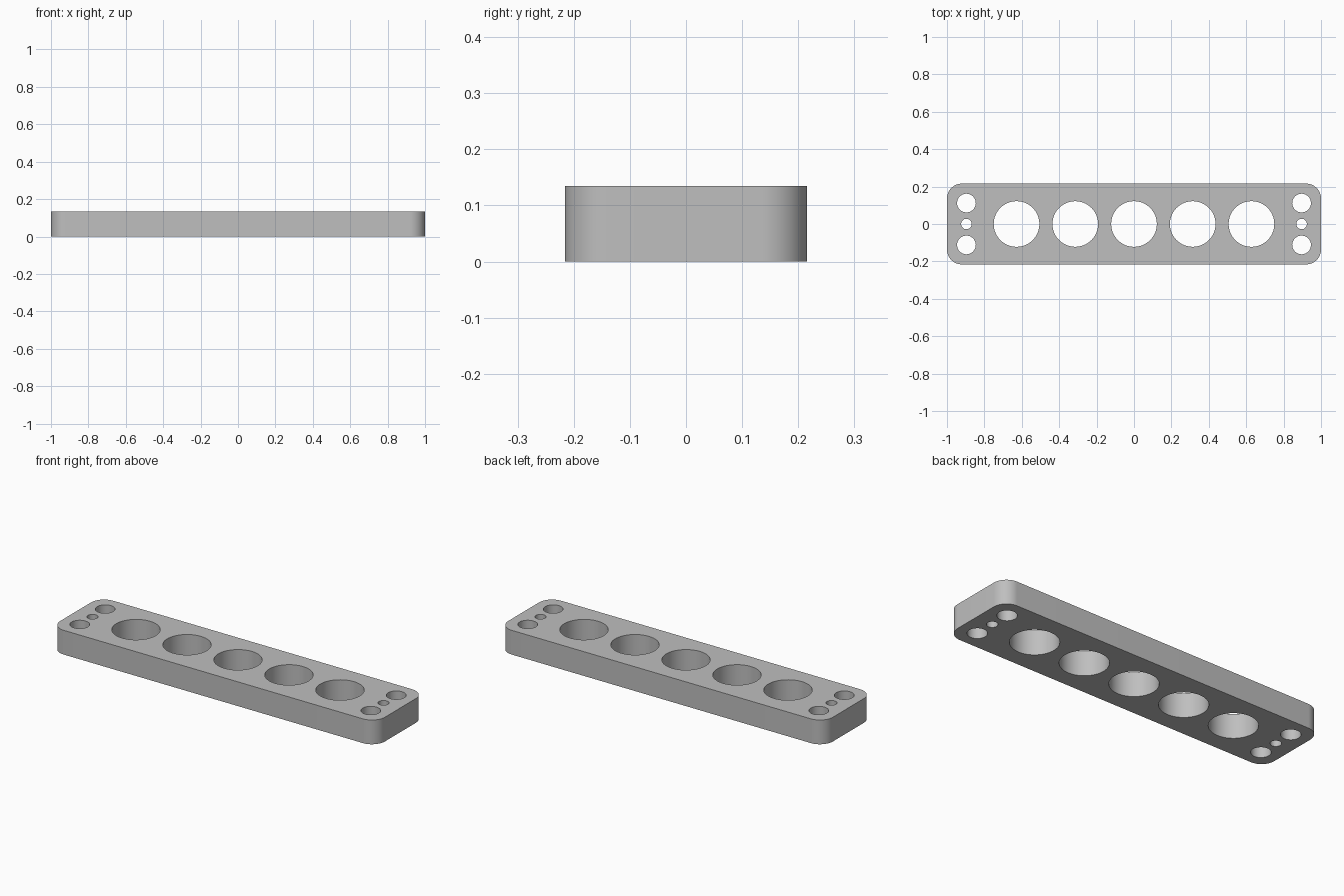
import bpy, bmesh
from math import sin, cos, pi, radians

cube = bpy.data.objects.get("Cube")
if cube:
    bpy.data.objects.remove(cube, do_unlink=True)

HALF_X, HALF_Y, HEIGHT, CORNER = 1.0, 0.216, 0.135, 0.08

# Single grey finish
grey = bpy.data.materials.new("plain grey")
grey.use_nodes = True
colour = (0.52, 0.52, 0.52, 1)
grey.diffuse_color = colour
grey.node_tree.nodes["Principled BSDF"].inputs["Base Color"].default_value = colour


def arc(cx, cy, r, start, sweep, steps):
    """Points along an arc, both ends included."""
    return [(cx + r * cos(start + sweep * i / steps),
             cy + r * sin(start + sweep * i / steps)) for i in range(steps + 1)]


def circle(cx, cy, r, sides=64):
    return arc(cx, cy, r, 0, 2 * pi, sides)[:-1]


def add_loop(bm, points):
    verts = [bm.verts.new((x, y, 0)) for x, y in points]
    for a, b in zip(verts, verts[1:] + verts[:1]):
        bm.edges.new((a, b))


bm = bmesh.new()

# Rounded rectangular outline
outline = []
for i, (sx, sy) in enumerate([(1, 1), (-1, 1), (-1, -1), (1, -1)]):
    outline += arc(sx * (HALF_X - CORNER), sy * (HALF_Y - CORNER),
                   CORNER, i * pi / 2, pi / 2, 16)
add_loop(bm, outline)

# Row of five large bores
for i in range(-2, 3):
    add_loop(bm, circle(i * 0.314, 0, 0.122))

# Mounting holes at each end: two medium, one small between them
for side in (-1, 1):
    for y, r in ((-0.112, 0.05), (0, 0.028), (0.112, 0.05)):
        add_loop(bm, circle(side * 0.896, y, r, 48))

# Fill the profile around the holes and extrude it to a solid plate
bmesh.ops.triangle_fill(bm, edges=bm.edges[:], use_beauty=True, normal=(0, 0, 1))
extruded = bmesh.ops.extrude_face_region(bm, geom=bm.faces[:], use_keep_orig=True)
top = [g for g in extruded["geom"] if isinstance(g, bmesh.types.BMVert)]
bmesh.ops.translate(bm, verts=top, vec=(0, 0, HEIGHT))
bmesh.ops.recalc_face_normals(bm, faces=bm.faces[:])
bmesh.ops.dissolve_limit(bm, angle_limit=radians(0.5), verts=bm.verts[:], edges=bm.edges[:])

mesh = bpy.data.meshes.new("drilled_plate")
bm.to_mesh(mesh)
bm.free()
mesh.materials.append(grey)
plate = bpy.data.objects.new("drilled_plate", mesh)
bpy.context.collection.objects.link(plate)

# Smooth curved walls, sharp rims
bpy.ops.object.select_all(action="DESELECT")
plate.select_set(True)
bpy.context.view_layer.objects.active = plate
bpy.ops.object.shade_smooth_by_angle(angle=radians(30))
